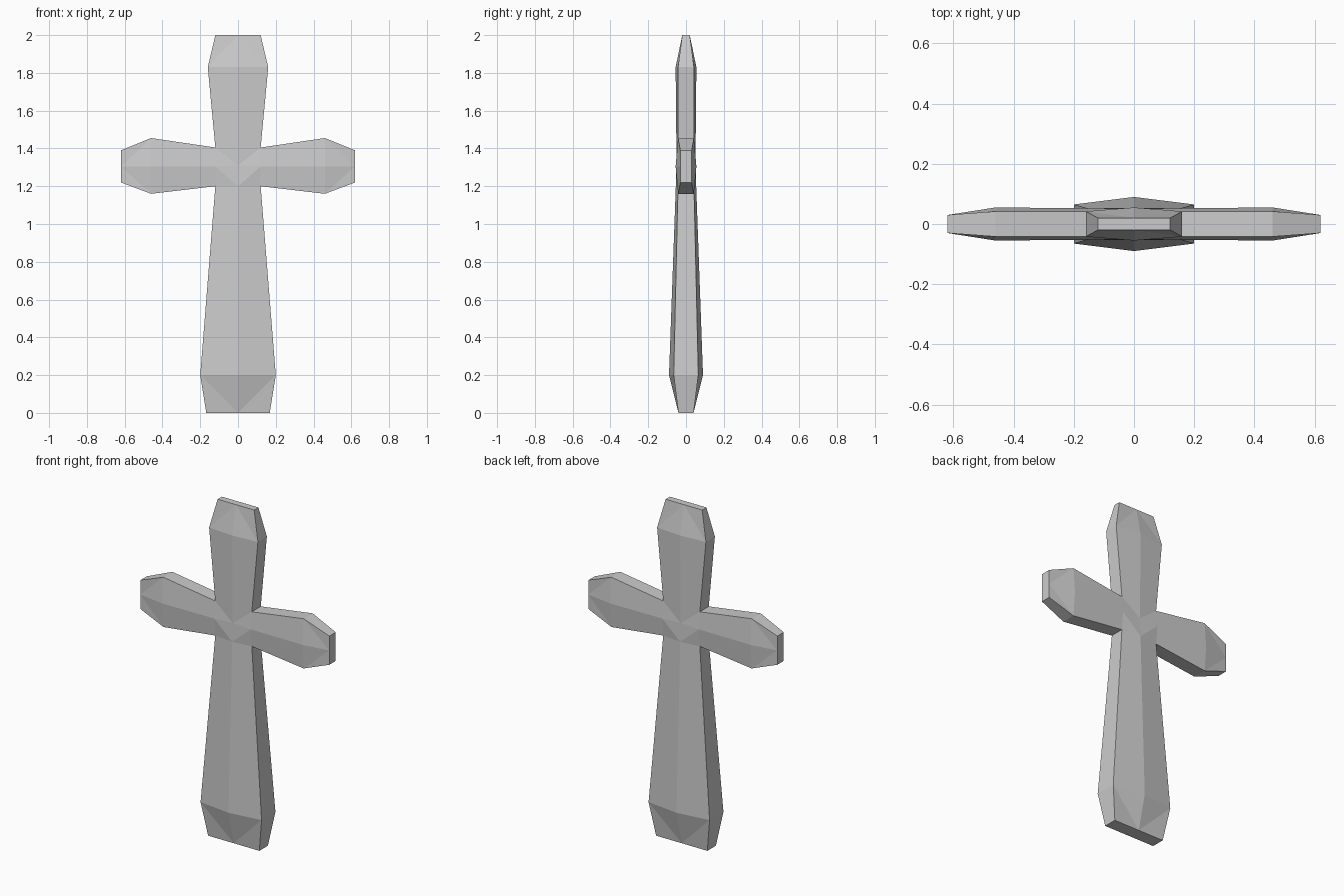
import bpy, bmesh

if "Cube" in bpy.data.objects:
    bpy.data.objects.remove(bpy.data.objects["Cube"])

# Outline of the right half from bottom to top: x, z, half thickness at the rim
rim = [(0, 0, .04), (.168, 0, .04), (.2, .2, .065), (.12, 1.2, .042),
       (.46, 1.16, .042), (.62, 1.22, .03), (.62, 1.305, .03), (.62, 1.39, .03),
       (.46, 1.455, .042), (.12, 1.405, .042), (.16, 1.83, .042),
       (.12, 2, .02), (0, 2, .02)]
# Raised ridge points: foot, below centre, centre, arm root, arm tip, head
ridge = [(0, .2, .09), (0, 1.2, .054), (0, 1.31, .05), (.12, 1.305, .052),
         (.46, 1.305, .055), (0, 1.83, .055)]
points = rim + ridge
FOOT, LOW, MID, ROOT, TIP, HEAD = range(len(rim), len(points))

facets = [
    (0, 1, 2), (0, 2, FOOT),                               # foot bevel
    (FOOT, 2, 3, LOW),                                     # lower shaft
    (LOW, 3, ROOT), (LOW, ROOT, MID), (MID, ROOT, 9),      # crossing
    (3, 4, TIP, ROOT), (ROOT, TIP, 8, 9),                  # arm
    (4, 5, 6), (4, 6, TIP), (TIP, 6, 8), (6, 7, 8),        # arm tip bevel
    (MID, 9, 10, HEAD),                                    # upper shaft
    (HEAD, 10, 12), (10, 11, 12),                          # head bevel
]

bm = bmesh.new()
# Repeat the quarter model across both symmetry planes
for sx in (1, -1):
    for sy in (1, -1):
        front = [bm.verts.new((sx * x, sy * d, z)) for x, z, d in points]
        middle = [bm.verts.new((sx * x, 0, z)) for x, z, d in rim]
        for f in facets:
            bm.faces.new([front[i] for i in f])
        for i in range(len(rim) - 1):
            bm.faces.new((front[i], front[i + 1], middle[i + 1], middle[i]))
bmesh.ops.remove_doubles(bm, verts=bm.verts, dist=1e-4)
# Clear the flat seams left in the side walls
bmesh.ops.dissolve_edges(bm, edges=[e for e in bm.edges
                                    if all(abs(v.co.y) < 1e-5 for v in e.verts)],
                         use_verts=True)
bmesh.ops.recalc_face_normals(bm, faces=bm.faces)

mesh = bpy.data.meshes.new("cross")
bm.to_mesh(mesh)
bm.free()
bpy.context.collection.objects.link(bpy.data.objects.new("cross", mesh))
